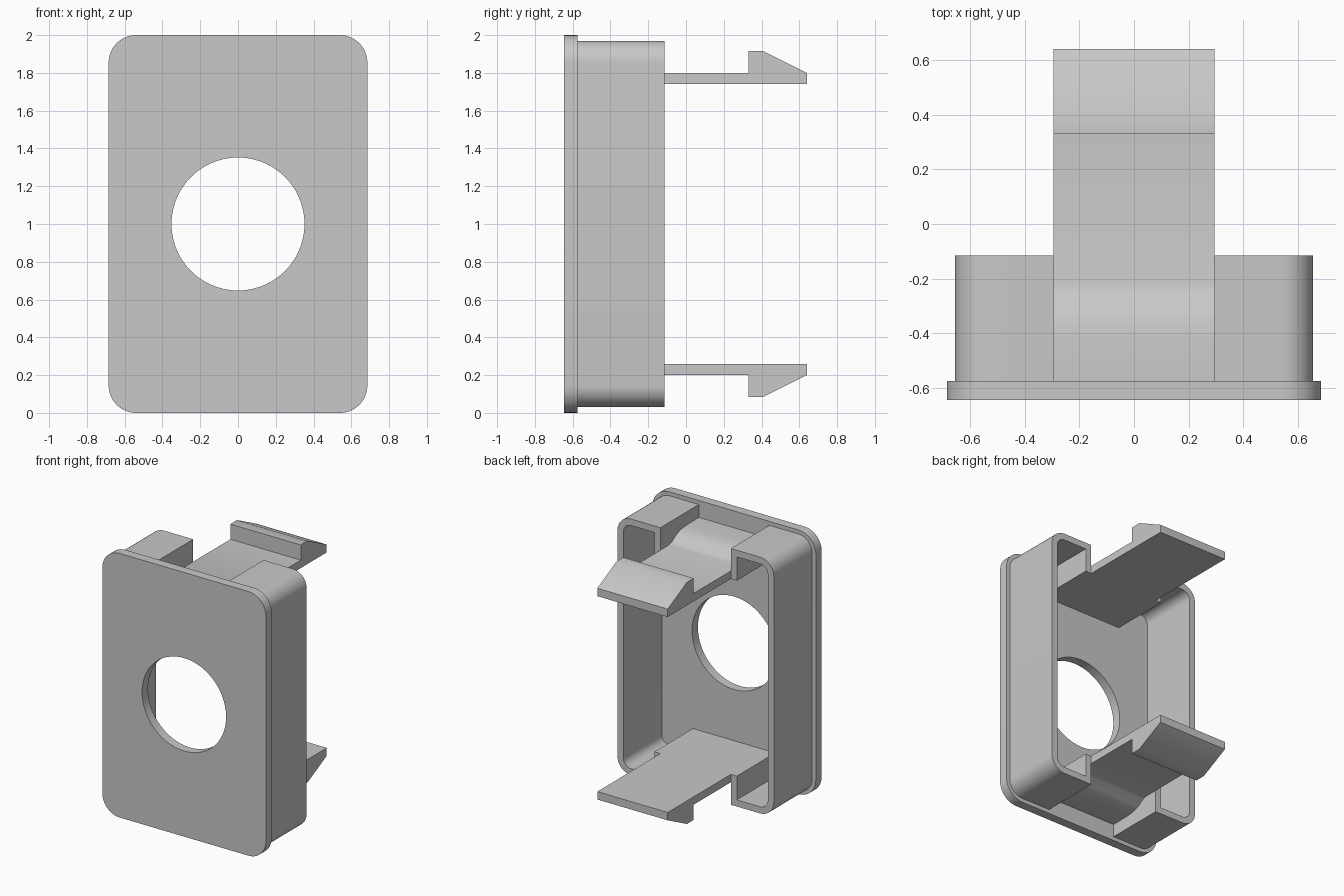
import bpy, bmesh
from math import sin, cos, pi, radians
from mathutils import Vector

if "Cube" in bpy.data.objects:
    bpy.data.objects.remove(bpy.data.objects["Cube"])

grey = bpy.data.materials.new("light grey plastic")
grey.use_nodes = True
colour = (0.58, 0.58, 0.58, 1)
grey.diffuse_color = colour
grey.node_tree.nodes["Principled BSDF"].inputs["Base Color"].default_value = colour

MID = 1.0                        # height of the mirror plane
FRONT, SEAT, BACK = -0.645, -0.575, -0.115
HALF_GAP, WALL = 0.295, 0.05     # clip half width, wall thickness
ARM_LOW, ARM_TOP = 1.74, 1.80


def arc(cx, cz, r, start, end, steps):
    angles = [radians(start + (end - start) * i / steps) for i in range(steps + 1)]
    return [(cx + r * cos(a), cz + r * sin(a)) for a in angles]


def rounded_side(half_w, half_h, r):
    """Right-hand half of a rounded rectangle, from top to bottom."""
    x, z = half_w - r, half_h - r
    return arc(x, MID + z, r, 90, 0, 10) + arc(x, MID - z, r, 0, -90, 10)


def prism(name, loops, place, depth):
    """Fill outlines (later ones are holes) and extrude them."""
    bm = bmesh.new()
    for loop in loops:
        vs = [bm.verts.new(place(*p)) for p in loop]
        for a, b in zip(vs, vs[1:] + vs[:1]):
            bm.edges.new((a, b))
    bmesh.ops.triangle_fill(bm, use_beauty=True, edges=bm.edges[:])
    ext = bmesh.ops.extrude_face_region(bm, geom=bm.faces[:], use_keep_orig=True)
    moved = [g for g in ext["geom"] if isinstance(g, bmesh.types.BMVert)]
    bmesh.ops.translate(bm, verts=moved, vec=Vector(depth))
    bmesh.ops.recalc_face_normals(bm, faces=bm.faces[:])
    mesh = bpy.data.meshes.new(name)
    bm.to_mesh(mesh)
    bm.free()
    mesh.materials.append(grey)
    obj = bpy.data.objects.new(name, mesh)
    bpy.context.collection.objects.link(obj)
    bpy.ops.object.select_all(action='DESELECT')
    obj.select_set(True)
    bpy.context.view_layer.objects.active = obj
    bpy.ops.object.shade_smooth_by_angle(angle=radians(30))
    return obj


# Front plate with round opening
side = rounded_side(0.685, 1.0, 0.145)
plate = side + [(-x, z) for x, z in reversed(side)]
hole = arc(0, MID, 0.352, 0, 360, 72)[:-1]
prism("front_plate", [plate, hole], lambda x, z: (x, FRONT, z), (0, SEAT - FRONT, 0))

# Two C-shaped side walls with lips turned in beside the clips
outer = rounded_side(0.655, 0.97, 0.115)
inner = rounded_side(0.655 - WALL, 0.97 - WALL, 0.065)
lip = HALF_GAP + WALL
top_lip = [(lip, inner[0][1]), (lip, ARM_LOW), (HALF_GAP, ARM_LOW), (HALF_GAP, outer[0][1])]
low_lip = [(x, 2 * MID - z) for x, z in reversed(top_lip)]
wall = outer + low_lip + inner[::-1] + top_lip
for label, s in (("left", 1), ("right", -1)):
    prism(label + "_wall", [wall], lambda x, z: (s * x, SEAT, z), (0, BACK - SEAT, 0))

# Snap clips: arm with raised root and hooked end
arm = [(SEAT, ARM_LOW), (0.64, ARM_LOW), (0.64, ARM_TOP), (0.41, 1.915), (0.33, 1.915),
       (0.33, ARM_TOP), (-0.22, ARM_TOP), (-0.25, 1.808), (-0.30, 1.841),
       (-0.35, 1.861), (-0.42, 1.87), (SEAT, 1.872)]
prism("top_clip", [arm], lambda y, z: (-HALF_GAP, y, z), (2 * HALF_GAP, 0, 0))
prism("bottom_clip", [arm], lambda y, z: (-HALF_GAP, y, 2 * MID - z), (2 * HALF_GAP, 0, 0))
